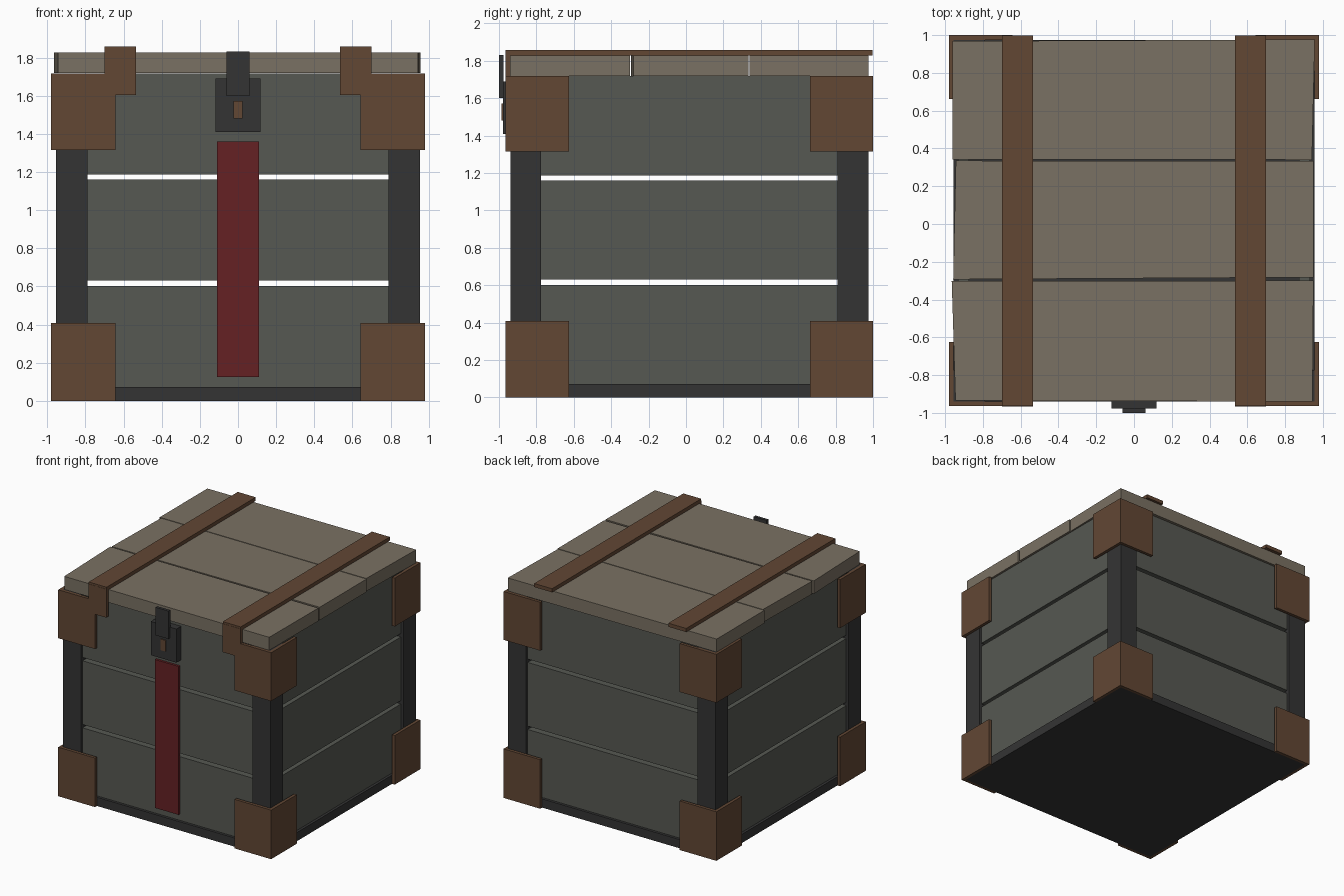
import bpy
import bmesh

cube = bpy.data.objects.get("Cube")
if cube:
    bpy.data.objects.remove(cube, do_unlink=True)


def material(name, rgb):
    """Flat material from 8-bit display colour, stored as linear."""
    lin = [((c / 255 + 0.055) / 1.055) ** 2.4 for c in rgb] + [1]
    m = bpy.data.materials.new(name)
    m.use_nodes = True
    m.diffuse_color = lin
    m.node_tree.nodes["Principled BSDF"].inputs["Base Color"].default_value = lin
    return m


GREY = material("grey_wood", (86, 88, 82))
PALE = material("pale_wood", (122, 113, 99))
DARK = material("dark_metal", (52, 52, 52))
BROWN = material("brown_metal", (98, 71, 52))
RED = material("red_cloth", (101, 33, 36))


def prism(name, mat, outline, z0, z1):
    """Vertical prism over an xy outline."""
    bm = bmesh.new()
    face = bm.faces.new([bm.verts.new((x, y, z0)) for x, y in outline])
    side = bmesh.ops.extrude_face_region(bm, geom=[face])["geom"]
    top = [v for v in side if isinstance(v, bmesh.types.BMVert)]
    bmesh.ops.translate(bm, verts=top, vec=(0, 0, z1 - z0))
    bmesh.ops.recalc_face_normals(bm, faces=bm.faces)
    mesh = bpy.data.meshes.new(name)
    bm.to_mesh(mesh)
    bm.free()
    mesh.materials.append(mat)
    obj = bpy.data.objects.new(name, mesh)
    bpy.context.collection.objects.link(obj)
    return obj


def box(name, mat, x, y, z):
    return prism(name, mat, [(x[0], y[0]), (x[1], y[0]), (x[1], y[1]), (x[0], y[1])], *z)


CY = 0.018            # body centre in y
HX, HY = 0.955, 0.957  # half sizes across the posts
POST = 0.165
INSET, THICK = 0.022, 0.06
PLATE = 0.025
ARM = 0.338

# Floor slab
box("base", DARK, (-HX, HX), (CY - HY, CY + HY), (0, 0.072))

# Wall planks: three rows on four sides, with open gaps between rows
for row in range(3):
    z = (0.072 + row * 0.558, 0.602 + row * 0.558)
    for s, side in ((-1, "right"), (1, "left")):
        xs = sorted((s * (HX - INSET), s * (HX - INSET - THICK)))
        box(f"{side}_plank_{row}", GREY, xs, (CY - HY + POST, CY + HY - POST), z)
    for s, side in ((-1, "front"), (1, "back")):
        ys = sorted((CY + s * (HY - INSET), CY + s * (HY - INSET - THICK)))
        box(f"{side}_plank_{row}", GREY, (-HX + POST, HX - POST), ys, z)

# Corner posts and L-shaped corner guards
for sx, side in ((-1, "right"), (1, "left")):
    for sy, end in ((-1, "front"), (1, "back")):
        box(f"{end}_{side}_post", DARK, (sx * HX, sx * (HX - POST)),
            (CY + sy * HY, CY + sy * (HY - POST)), (0.07, 1.718))
        ox, oy = HX + PLATE, HY + PLATE
        ell = [(ox, oy), (ox, oy - ARM), (HX, oy - ARM), (HX, HY),
               (ox - ARM, HY), (ox - ARM, oy)]
        outline = [(sx * x, CY + sy * y) for x, y in ell]
        for level, z in (("lower", (0, 0.408)), ("upper", (1.315, 1.718))):
            prism(f"{level}_{end}_{side}_guard", BROWN, outline, *z)

# Lid planks, slightly skewed
lid = {
    "lid_front_plank": [(-0.945, -0.935), (0.945, -0.94), (0.95, -0.3), (-0.965, -0.303)],
    "lid_middle_plank": [(-0.957, -0.293), (0.95, -0.282), (0.95, 0.333), (-0.943, 0.335)],
    "lid_back_plank": [(-0.96, 0.342), (0.942, 0.34), (0.957, 0.977), (-0.96, 0.968)],
}
for name, outline in lid.items():
    prism(name, PALE, outline, 1.72, 1.828)

# Lid straps with front drops
for s, side in ((-1, "right"), (1, "left")):
    xs = sorted((s * 0.535, s * 0.7))
    box(f"{side}_strap", BROWN, xs, (-0.964, 0.997), (1.828, 1.858))
    box(f"{side}_strap_drop", BROWN, xs, (-0.966, -0.939), (1.605, 1.842))

# Latch and hanging ribbon
box("latch_plate", DARK, (-0.118, 0.118), (-0.978, -0.917), (1.41, 1.69))
box("latch_hasp", DARK, (-0.06, 0.06), (-1.0, -0.976), (1.6, 1.832))
box("keyhole_plate", BROWN, (-0.024, 0.024), (-0.986, -0.977), (1.48, 1.572))
box("ribbon", RED, (-0.109, 0.109), (-0.936, -0.916), (0.125, 1.36))
